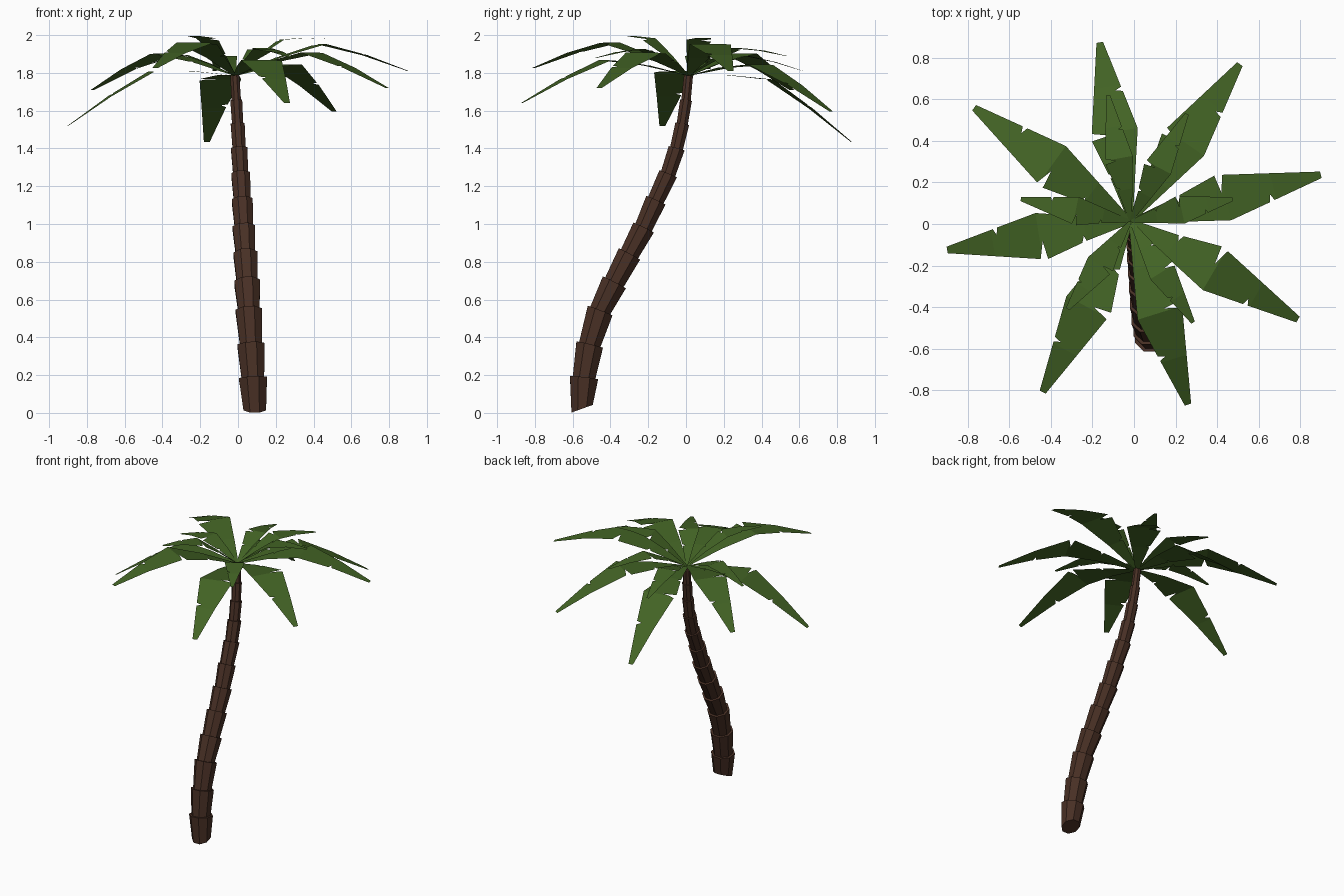
import bpy, bmesh, math
from mathutils import Vector

if "Cube" in bpy.data.objects:
    bpy.data.objects.remove(bpy.data.objects["Cube"])


def material(name, rgb):
    m = bpy.data.materials.new(name)
    m.diffuse_color = (*rgb, 1)
    m.use_nodes = True
    m.node_tree.nodes["Principled BSDF"].inputs["Base Color"].default_value = m.diffuse_color
    return m


def finish(bm, name, mat):
    me = bpy.data.meshes.new(name)
    bm.to_mesh(me)
    bm.free()
    ob = bpy.data.objects.new(name, me)
    bpy.context.collection.objects.link(ob)
    me.materials.append(mat)
    return ob


def interp(points, t):
    for (a, va), (b, vb) in zip(points, points[1:]):
        if t <= b:
            return va + (vb - va) * (t - a) / (b - a)
    return points[-1][1]


bark = material("bark", (0.065, 0.029, 0.018))
green = material("leaf_green", (0.055, 0.125, 0.018))

# Trunk: stacked eight-sided collars along a leaning path (y, z, collar radius)
PATH = [(-.55, .022, .081), (-.54, .185, .081), (-.51, .36, .078), (-.455, .54, .076),
        (-.38, .69, .074), (-.30, .84, .069), (-.225, .98, .065), (-.16, 1.125, .06),
        (-.095, 1.265, .054), (-.05, 1.40, .047), (-.02, 1.53, .04), (0, 1.655, .034),
        (.013, 1.785, .026)]
centres = [Vector((.09 - .06 * z, y, z)) for y, z, r in PATH]


def ring(bm, i, radius):
    if i == 0:
        axis = Vector((0, -.36, 1)).normalized()
    else:
        axis = (centres[min(i + 1, 12)] - centres[i - 1]).normalized()
    u = Vector((1, 0, 0))
    u = (u - axis * u.dot(axis)).normalized()
    v = axis.cross(u)
    angles = [math.tau * (k + .5) / 8 for k in range(8)]
    return [bm.verts.new(centres[i] + radius * (u * math.cos(a) + v * math.sin(a))) for a in angles]


bm = bmesh.new()
for i in range(12):
    low = ring(bm, i, PATH[i][2] * .8)
    top = ring(bm, i + 1, PATH[i + 1][2])
    for k in range(8):
        j = (k + 1) % 8
        bm.faces.new((low[k], low[j], top[j], top[k]))
    bm.faces.new(low[::-1])
    bm.faces.new(top)
finish(bm, "trunk", bark)

# Leaf shape: arch along the length and half widths with small torn notches
ARCH = [(0, 0), (.25, .09), (.5, .155), (.75, .09), (1, 0)]
LEFT = [(0, .01), (.25, .06), (.262, .035), (.275, .067), (.47, .118), (.485, .03),
        (.51, .113), (1, .016)]
RIGHT = [(0, .01), (.5, .11), (.715, .07), (.725, .035), (.74, .065), (1, .016)]
STATIONS = sorted({t for t, _ in ARCH + LEFT + RIGHT})
CROWN = Vector((-.016, .013, 1.785))


def leaf(name, tip, size):
    chord = Vector(tip) - CROWN
    side = Vector((-chord.y, chord.x, 0)).normalized()
    bm = bmesh.new()
    rows = []
    for t in STATIONS:
        c = CROWN + chord * t + Vector((0, 0, interp(ARCH, t) * size))
        rows.append([bm.verts.new(c + side * w * size)
                     for w in (-interp(RIGHT, t), 0, interp(LEFT, t))])
    for a, b in zip(rows, rows[1:]):
        for k in (0, 1):
            bm.faces.new((a[k], b[k], b[k + 1], a[k + 1]))
    finish(bm, name, green)


# Eight long outer leaves
LONG = [(-.165, .875, 1.435), (.51, .77, 1.595), (.9, .237, 1.81), (.79, -.46, 1.72),
        (.26, -.87, 1.64), (-.44, -.81, 1.825), (-.9, -.125, 1.52), (-.77, .56, 1.71)]
for n, tip in enumerate(LONG):
    leaf(f"long_leaf_{n + 1}", tip, 1)

# Six short inner leaves
SHORT = [(-.125, .62, 1.81), (.255, .53, 1.89), (.475, .12, 1.98), (.285, -.475, 1.88),
         (-.32, -.41, 1.995), (-.545, .12, 1.82)]
for n, tip in enumerate(SHORT):
    leaf(f"short_leaf_{n + 1}", tip, .6)
